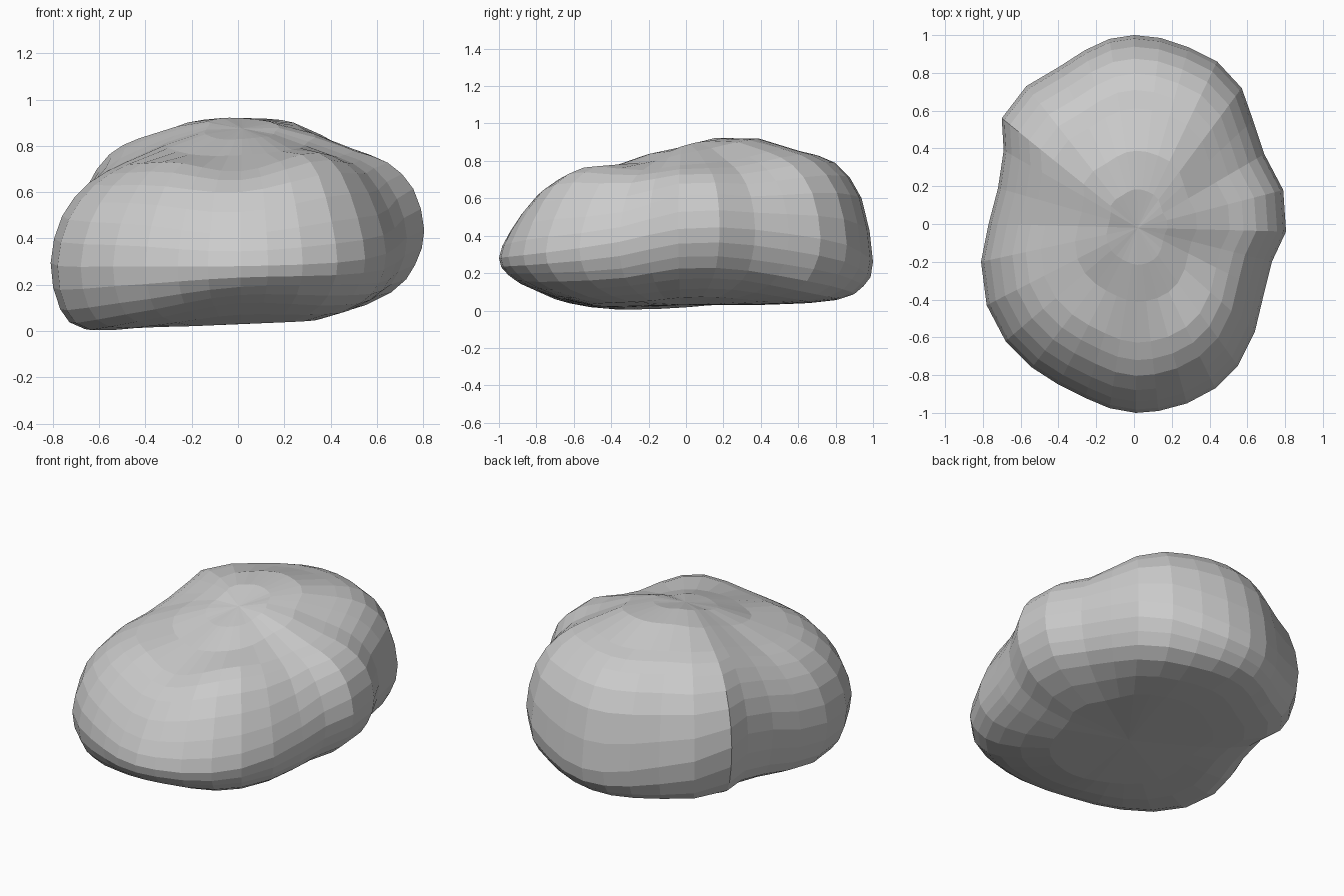
import bpy, bmesh
from math import atan2, tau

# plan outline of the boulder, counter-clockwise from the right
outline = [(.805, -.04), (.79, .18), (.69, .37), (.63, .55), (.57, .72), (.44, .86), (.29, .935), (.14, .985),
           (0, 1), (-.13, .98), (-.26, .92), (-.40, .83), (-.57, .73), (-.70, .56), (-.69, .39), (-.72, .19),
           (-.77, 0), (-.81, -.2), (-.78, -.43), (-.68, -.62), (-.54, -.76), (-.40, -.85), (-.26, -.92), (-.13, -.975),
           (.01, -1), (.13, -.99), (.28, -.95), (.43, -.87), (.55, -.75), (.64, -.57), (.69, -.36), (.73, -.2)]

# ring sizes from crown to base, and ring heights every 30 degrees
scale = [0, .2, .4, .62, .8, .94, 1, .95, .82, .5, 0]
heights = [
    (.88, .84, .78, .73, .62, .44, .29, .17, .07),
    (.90, .87, .80, .73, .61, .43, .27, .16, .07),
    (.91, .91, .86, .79, .63, .36, .20, .09, .05),
    (.92, .92, .85, .79, .60, .26, .13, .06, .035),
    (.92, .91, .85, .78, .60, .32, .12, .05, .03),
    (.90, .87, .82, .75, .61, .42, .18, .06, .03),
    (.87, .82, .74, .66, .52, .32, .11, .02, .025),
    (.85, .79, .72, .63, .48, .28, .09, .005, .018),
    (.83, .76, .73, .63, .46, .28, .13, .05, .02),
    (.83, .76, .69, .60, .42, .28, .19, .12, .03),
    (.84, .78, .77, .68, .48, .30, .20, .11, .04),
    (.85, .80, .75, .68, .52, .36, .22, .13, .05)]


def height(x, y, k):
    a = (atan2(y, x) % tau) / tau * 12
    i, t = int(a), a % 1
    p = [heights[(i + j) % 12][k] for j in (-1, 0, 1, 2)]
    return p[1] + .5 * t * (p[2] - p[0] + t * (2*p[0] - 5*p[1] + 4*p[2] - p[3]
                            + t * (3*(p[1] - p[2]) + p[3] - p[0])))


cx, cy = .02, -.02
columns = []
for x, y in outline:
    # one meridian from crown to base, rounded by extra points between the outer rings
    prof = list(zip(scale, [.875] + [height(x, y, k) for k in range(9)] + [.03]))
    fine = []
    for k in range(1, 10):
        fine.append(prof[k])
        if 3 <= k <= 8:
            a, b, c, d = prof[k - 1:k + 3]
            fine.append(tuple((9 * (b[m] + c[m]) - a[m] - d[m]) / 16 for m in (0, 1)))
    columns.append([(cx * (1 - s) + x * s, cy * (1 - s) + y * s, max(z, 0)) for s, z in fine])

bm = bmesh.new()
rings = [[bm.verts.new(co) for co in ring] for ring in zip(*columns)]
n = len(outline)
for upper, lower in zip(rings, rings[1:]):
    for i in range(n):
        j = (i + 1) % n
        bm.faces.new((upper[j], upper[i], lower[i], lower[j]))

# crown and underside caps
top = bm.verts.new((cx, cy, .875))
base = bm.verts.new((cx, cy, .03))
for i in range(n):
    j = (i + 1) % n
    bm.faces.new((top, rings[0][i], rings[0][j]))
    bm.faces.new((base, rings[-1][j], rings[-1][i]))
bmesh.ops.recalc_face_normals(bm, faces=bm.faces[:])

mesh = bpy.data.meshes.new("boulder")
bm.to_mesh(mesh)
bm.free()
bpy.context.collection.objects.link(bpy.data.objects.new("boulder", mesh))
